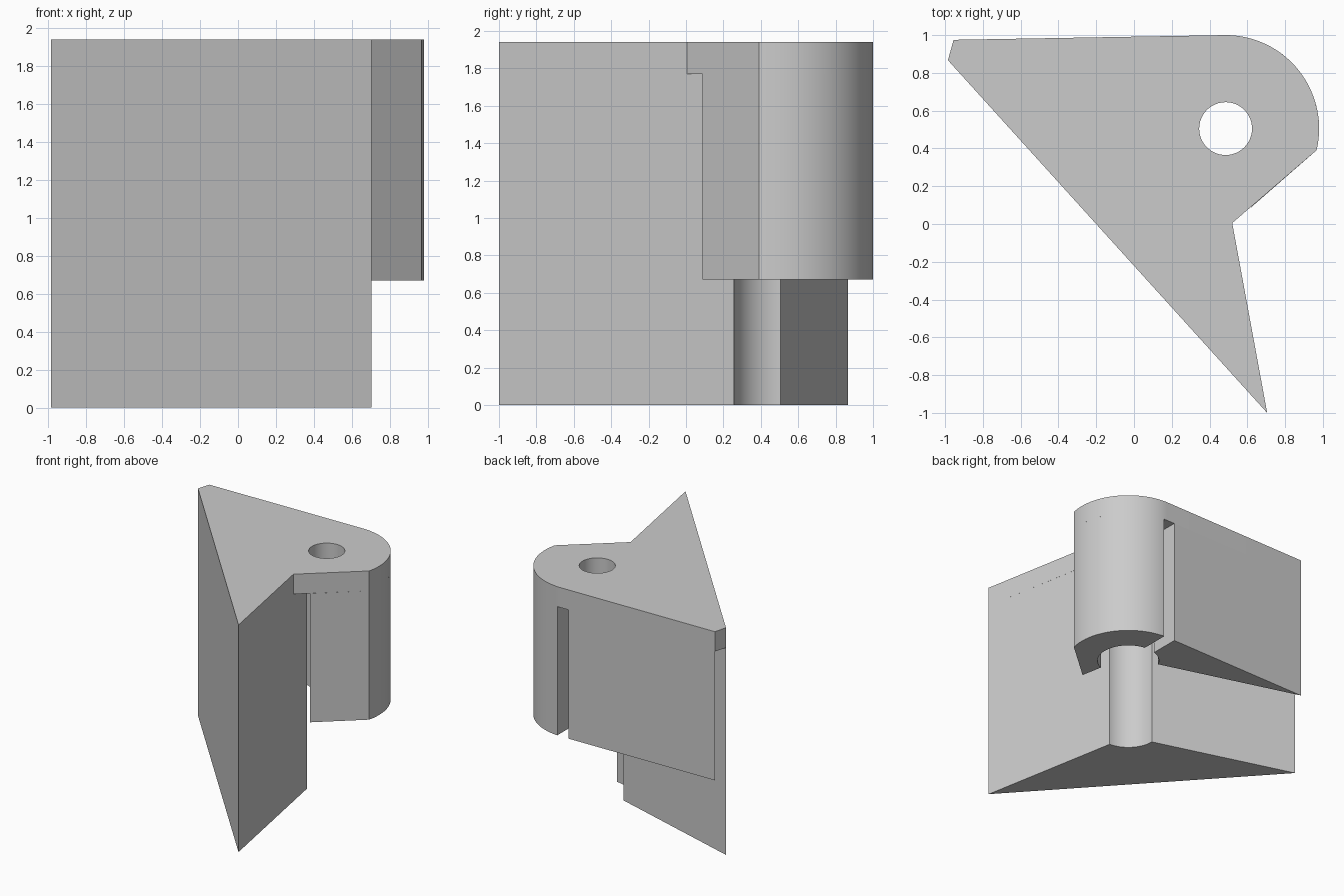
import bpy
import bmesh
from math import radians, cos, sin, acos, degrees

cube = bpy.data.objects.get("Cube")
if cube:
    bpy.data.objects.remove(cube, do_unlink=True)

# Main dimensions
AXIS = (0.485, 0.505)      # hinge axis
R_OUT, R_BORE, R_PIN = 0.495, 0.25, 0.14
Z_TOP, Z_CAP, Z_HINGE = 1.94, 1.77, 0.67
SLOT_LEFT, SLOT_RIGHT = 0.41, 0.517

grey = bpy.data.materials.new("plain grey")
grey.use_nodes = True
colour = (0.6, 0.6, 0.6, 1)
grey.diffuse_color = colour
grey.node_tree.nodes["Principled BSDF"].inputs["Base Color"].default_value = colour


def arc(radius, start, end, steps=32):
    """Points on a circle around the hinge axis, angles in degrees."""
    angles = [radians(start + (end - start) * i / steps) for i in range(steps + 1)]
    return [(AXIS[0] + radius * cos(a), AXIS[1] + radius * sin(a)) for a in angles]


def angle_at(x, radius):
    return degrees(acos((x - AXIS[0]) / radius))


def prism(name, loops, bottom, top):
    """Extrude an outline, with optional hole loops, between two heights."""
    bm = bmesh.new()
    edges = []
    for loop in loops:
        verts = [bm.verts.new((x, y, bottom)) for x, y in loop]
        edges += [bm.edges.new((v, verts[i - 1])) for i, v in enumerate(verts)]
    if len(loops) == 1:
        bm.faces.new(verts)
    else:
        bmesh.ops.triangle_fill(bm, edges=edges, use_beauty=True)
    raised = bmesh.ops.extrude_face_region(bm, geom=bm.faces[:], use_keep_orig=True)
    moved = [g for g in raised["geom"] if isinstance(g, bmesh.types.BMVert)]
    bmesh.ops.translate(bm, verts=moved, vec=(0, 0, top - bottom))
    bmesh.ops.recalc_face_normals(bm, faces=bm.faces[:])
    mesh = bpy.data.meshes.new(name)
    bm.to_mesh(mesh)
    bm.free()
    mesh.materials.append(grey)
    obj = bpy.data.objects.new(name, mesh)
    bpy.context.collection.objects.link(obj)
    bpy.ops.object.select_all(action="DESELECT")
    obj.select_set(True)
    bpy.context.view_layer.objects.active = obj
    bpy.ops.object.shade_smooth_by_angle(angle=radians(30))
    return obj


left_tip, plate_tip, front_tip = (-0.985, 0.867), (-0.955, 0.975), (0.705, -1.0)

# Top cap with the pin hole
outline = [left_tip, front_tip, (0.52, 0.005)] + arc(R_OUT, -13.4, 90) + [plate_tip]
pin_hole = arc(R_PIN, 0, 360, 48)[:-1]
prism("top_cap", [outline, pin_hole], Z_CAP, Z_TOP)

# Tall wedge, hollowed where it meets the bore
prism("wedge_body", [[left_tip, front_tip] + arc(R_BORE, 267.2, 180)], 0, Z_CAP)

# Outer hinge barrel
barrel = arc(R_OUT, -13.4, angle_at(SLOT_RIGHT, R_OUT))
barrel += arc(R_BORE, angle_at(SLOT_RIGHT, R_BORE), -66.5)
barrel.append((0.62, 0.088))
prism("hinge_barrel", [barrel], Z_HINGE, Z_CAP)

# Tapered back plate, separated from the wedge and barrel by slots
plate = [(SLOT_LEFT, 0.9987), plate_tip]
plate += arc(R_BORE, 153.3, angle_at(SLOT_LEFT, R_BORE), 12)
prism("back_plate", [plate], Z_HINGE, Z_CAP)
